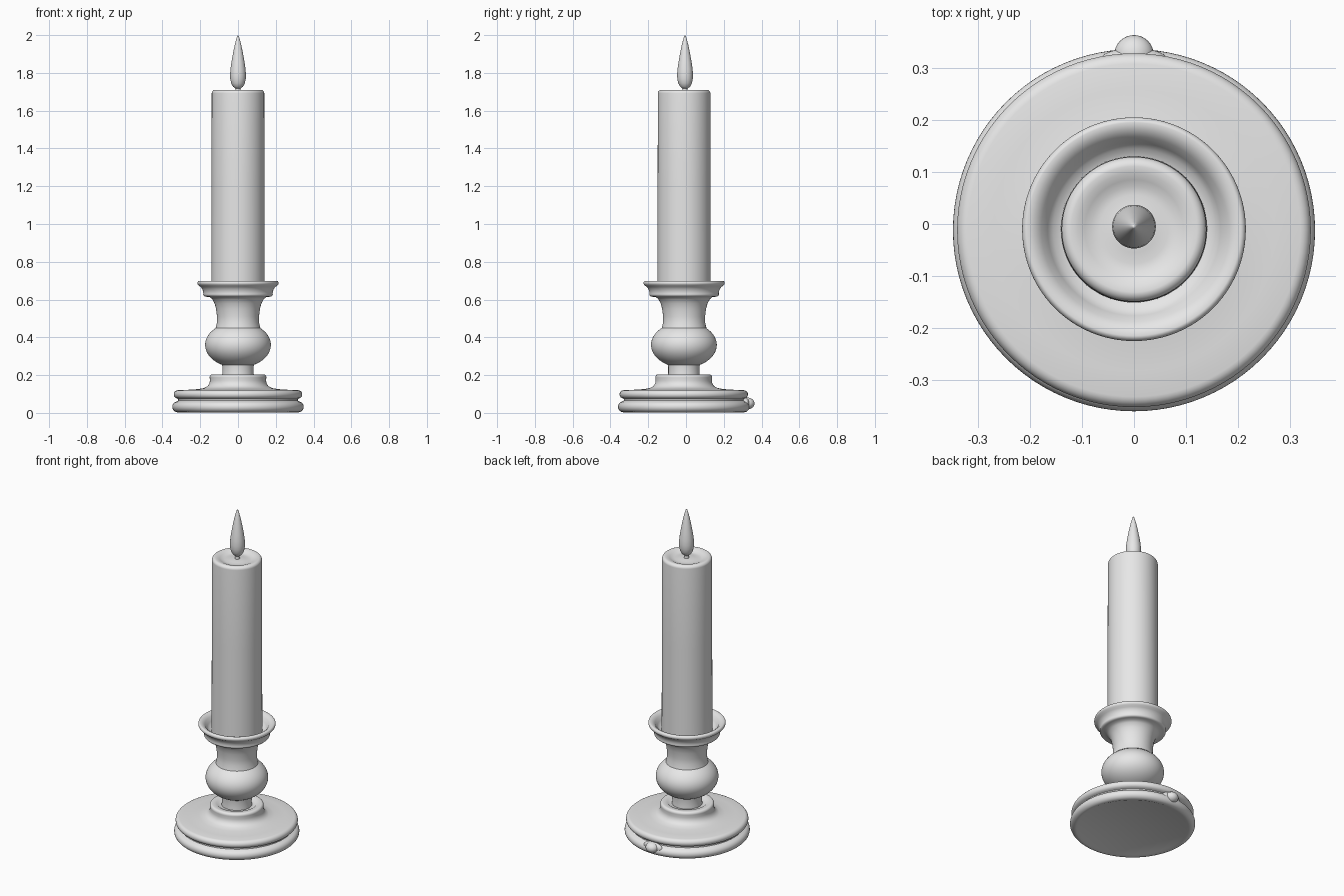
import bpy, bmesh, math

grey = bpy.data.materials.new("plain grey")
grey.diffuse_color = (0.8, 0.8, 0.8, 1)


def finish(name, bm, angle):
    bmesh.ops.remove_doubles(bm, verts=bm.verts, dist=1e-5)
    bmesh.ops.recalc_face_normals(bm, faces=bm.faces)
    me = bpy.data.meshes.new(name)
    bm.to_mesh(me)
    bm.free()
    me.materials.append(grey)
    ob = bpy.data.objects.new(name, me)
    bpy.context.collection.objects.link(ob)
    bpy.ops.object.select_all(action='DESELECT')
    ob.select_set(True)
    bpy.context.view_layer.objects.active = ob
    bpy.ops.object.shade_smooth_by_angle(angle=math.radians(angle))
    return ob


def lathe(name, profile, y, steps=96, angle=45):
    """Revolve (radius, height) points around a vertical axis at the given y."""
    bm = bmesh.new()
    vs = [bm.verts.new((r, 0, z)) for r, z in profile]
    es = [bm.edges.new(p) for p in zip(vs, vs[1:])]
    bmesh.ops.spin(bm, geom=vs + es, cent=(0, 0, 0), axis=(0, 0, 1),
                   angle=2 * math.pi, steps=steps)
    bmesh.ops.translate(bm, vec=(0, y, 0), verts=bm.verts)
    return finish(name, bm, angle)


def arc(cr, cz, rr, rz, a0, a1, n):
    """Elliptical run of profile points, angles in degrees."""
    return [(cr + rr * math.cos(math.radians(a0 + (a1 - a0) * i / n)),
             cz + rz * math.sin(math.radians(a0 + (a1 - a0) * i / n)))
            for i in range(n + 1)]


# Round base with two stacked rims and a raised collar
lathe("base",
      [(0, 0.008), (0.30, 0.008), (0.312, 0.003)]
      + arc(0.318, 0.032, 0.030, 0.029, -80, 75, 12)
      + [(0.317, 0.065), (0.317, 0.074)]
      + arc(0.318, 0.098, 0.022, 0.022, -75, 85, 10)
      + [(0.27, 0.122), (0.21, 0.126), (0.178, 0.132), (0.160, 0.142),
         (0.151, 0.158), (0.149, 0.170)]
      + arc(0.136, 0.189, 0.014, 0.015, -10, 90, 8)
      + [(0.112, 0.203), (0.104, 0.196), (0.08, 0.194), (0, 0.194)], -0.012)

# Turned stem: short neck and ball
lathe("stem_ball",
      [(0, 0.18), (0.086, 0.18), (0.083, 0.21), (0.083, 0.245)]
      + arc(0.0, 0.36, 0.174, 0.121, -61, 55, 24)
      + [(0.102, 0.475), (0, 0.475)], -0.011)

# Flared neck and drip cup
lathe("candle_cup",
      [(0, 0.45), (0.118, 0.45), (0.111, 0.48), (0.111, 0.51), (0.116, 0.55),
       (0.124, 0.58), (0.137, 0.603), (0.150, 0.613), (0.168, 0.615)]
      + arc(0.172, 0.628, 0.012, 0.012, -80, 20, 5)
      + [(0.185, 0.645), (0.190, 0.657), (0.198, 0.667), (0.208, 0.674)]
      + arc(0.205, 0.687, 0.010, 0.012, -60, 90, 8)
      + [(0.192, 0.696), (0.178, 0.685), (0.166, 0.664), (0.155, 0.648),
         (0.130, 0.640), (0, 0.640)], -0.010)

# Candle with a shallow melted dish on top
lathe("candle",
      [(0, 0.62), (0.141, 0.62), (0.140, 1.2), (0.139, 1.692)]
      + arc(0.121, 1.692, 0.018, 0.018, 0, 90, 8)
      + [(0.108, 1.708), (0.095, 1.702), (0.082, 1.696), (0.066, 1.694),
         (0.045, 1.697), (0.025, 1.699), (0, 1.700)], -0.010)

# Wick and flame
lathe("wick", [(0, 1.69), (0.016, 1.69), (0.013, 1.705), (0.013, 1.735),
               (0, 1.735)], -0.006, steps=24)
lathe("flame",
      [(0, 1.715), (0.014, 1.717), (0.027, 1.728), (0.036, 1.745),
       (0.041, 1.768), (0.042, 1.792), (0.040, 1.820), (0.035, 1.855),
       (0.027, 1.900), (0.018, 1.945), (0.009, 1.980), (0.004, 1.995),
       (0, 2.0)], -0.005, steps=48, angle=60)

# Small switch knob at the back of the base, with a blended foot
for name, y, size in (("switch_knob", 0.325, (0.038, 0.038, 0.031)),
                      ("switch_foot", 0.318, (0.062, 0.020, 0.030))):
    bm = bmesh.new()
    bmesh.ops.create_uvsphere(bm, u_segments=32, v_segments=16, radius=1)
    bmesh.ops.scale(bm, vec=size, verts=bm.verts)
    bmesh.ops.translate(bm, vec=(0, y, 0.050), verts=bm.verts)
    finish(name, bm, 60)
